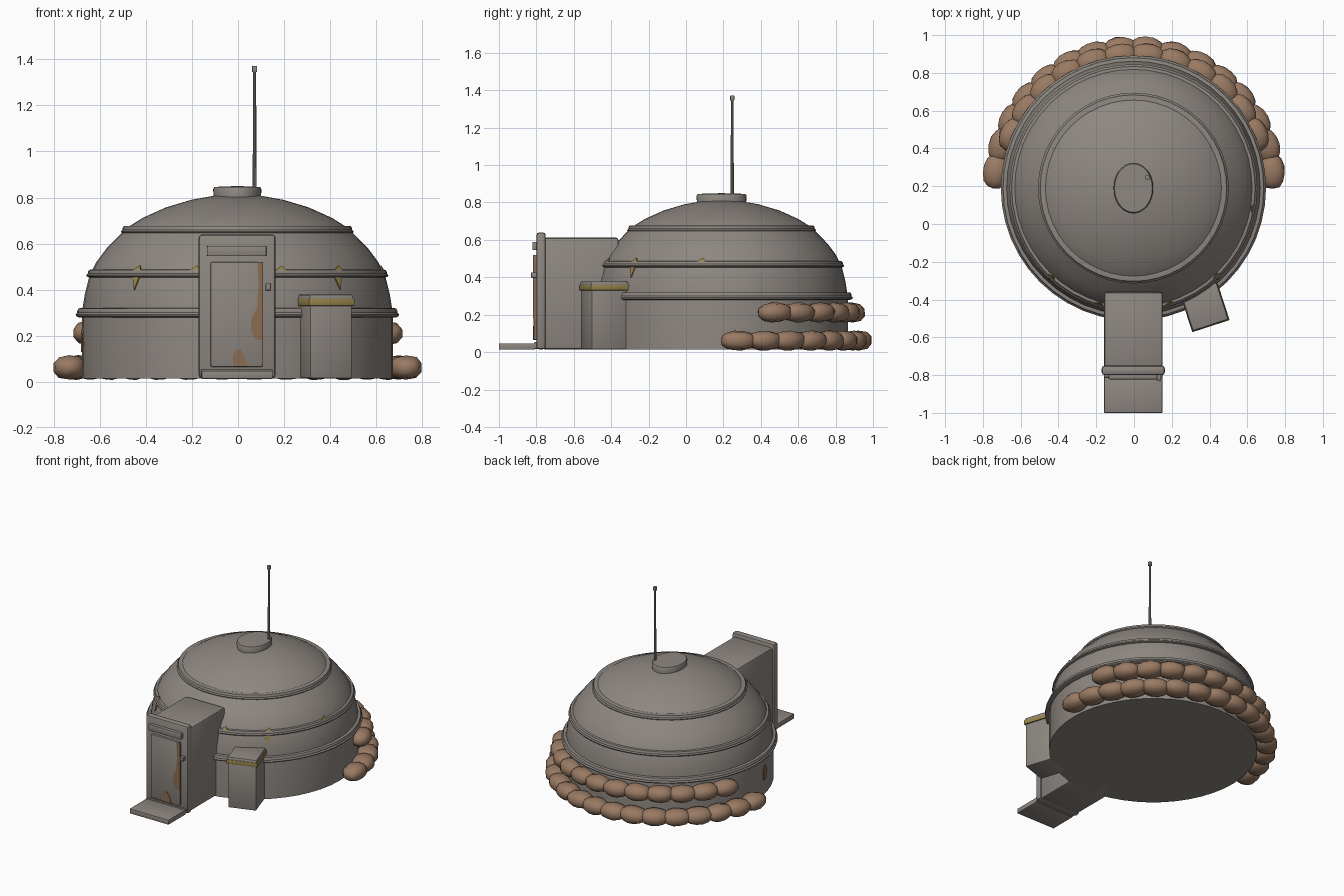
import bpy, bmesh, math, random
from mathutils import Matrix, Vector

if "Cube" in bpy.data.objects:
    bpy.data.objects.remove(bpy.data.objects["Cube"])

random.seed(4)
CY = 0.19          # dome centre on y
CX = -0.003


def material(name, rgb):
    m = bpy.data.materials.new(name)
    m.diffuse_color = (*rgb, 1)
    m.use_nodes = True
    m.node_tree.nodes["Principled BSDF"].inputs["Base Color"].default_value = m.diffuse_color
    return m


GREY = material("weathered grey", (0.27, 0.243, 0.22))
SAND = material("sandbag brown", (0.32, 0.195, 0.125))
RUST = material("rust brown", (0.26, 0.15, 0.085))
YELLOW = material("faded yellow", (0.31, 0.235, 0.07))


def finish(bm, name, mat, angle=35):
    bmesh.ops.remove_doubles(bm, verts=bm.verts, dist=1e-5)
    bmesh.ops.recalc_face_normals(bm, faces=bm.faces)
    me = bpy.data.meshes.new(name)
    bm.to_mesh(me)
    bm.free()
    me.materials.append(mat)
    for p in me.polygons:
        p.use_smooth = True
    me.set_sharp_from_angle(angle=math.radians(angle))
    ob = bpy.data.objects.new(name, me)
    bpy.context.collection.objects.link(ob)
    return ob


def box(name, lo, hi, mat=GREY, bevel=0.0, turn=0.0, taper=1.0):
    """Box between two corners, turned about its own centre."""
    lo, hi = Vector(lo), Vector(hi)
    c, s = (lo + hi) / 2, hi - lo
    bm = bmesh.new()
    bmesh.ops.create_cube(bm, size=1)
    for v in bm.verts:
        k = taper if v.co.z > 0 else 1
        v.co = Vector((v.co.x * s.x * k, v.co.y * s.y * k, v.co.z * s.z))
    if bevel:
        bmesh.ops.bevel(bm, geom=bm.edges[:], offset=bevel, segments=2,
                        profile=0.5, affect='EDGES')
    bm.transform(Matrix.Translation(c) @ Matrix.Rotation(turn, 4, 'Z'))
    return finish(bm, name, mat)


def lathe(name, profile, mat=GREY, segs=48, closed=False, scale=(1, 1)):
    """Revolve (radius, z) points around the dome axis."""
    bm = bmesh.new()
    rows = []
    for i in range(segs):
        a = 2 * math.pi * i / segs
        rows.append([bm.verts.new((CX + r * math.cos(a) * scale[0],
                                   CY + r * math.sin(a) * scale[1], z))
                     for r, z in profile])
    n = len(profile)
    for i in range(segs):
        p, q = rows[i], rows[(i + 1) % segs]
        for j in range(n if closed else n - 1):
            k = (j + 1) % n
            if profile[j][0] == 0:
                bm.faces.new((p[j], p[k], q[k]))
            elif profile[k][0] == 0:
                bm.faces.new((p[j], p[k], q[j]))
            else:
                bm.faces.new((p[j], p[k], q[k], q[j]))
    return finish(bm, name, mat)


# dome shell
WALL = [(0.675, 0.015), (0.675, 0.30), (0.662, 0.38), (0.642, 0.46), (0.612, 0.52),
        (0.567, 0.58), (0.508, 0.64), (0.477, 0.67), (0.41, 0.712), (0.31, 0.757),
        (0.2, 0.79), (0.1, 0.808)]
lathe("dome", [(0, 0.015)] + WALL + [(0, 0.815)])


def wall_radius(z):
    for (r0, z0), (r1, z1) in zip(WALL, WALL[1:]):
        if z0 <= z <= z1:
            return r0 + (r1 - r0) * (z - z0) / (z1 - z0)
    return 0


# double-bead hoops around the dome
for name, r, z, h in (("lower_hoop", 0.69, 0.30, 0.02), ("middle_hoop", 0.644, 0.47, 0.017),
                      ("upper_hoop", 0.493, 0.66, 0.017)):
    lathe(name, [(r - 0.03, z - h), (r, z - h), (r + 0.01, z - h * 0.75), (r + 0.012, z - h * 0.4),
                 (r + 0.005, z), (r + 0.005, z + h * 0.4), (r, z + h * 0.9),
                 (r - 0.008, z + h), (r - 0.03, z + h)], closed=True)

# oval roof cap
lathe("roof_cap", [(0, 0.79), (0.102, 0.79), (0.105, 0.835), (0.1, 0.846), (0, 0.85)],
      segs=32, scale=(1, 1.28))

# antenna
bm = bmesh.new()
bmesh.ops.create_cone(bm, cap_ends=True, segments=10, radius1=0.009, radius2=0.007, depth=0.54,
                      matrix=Matrix.Translation((0.072, 0.247, 1.09)))
finish(bm, "antenna_mast", GREY)
box("antenna_tip", (0.061, 0.236, 1.345), (0.083, 0.258, 1.372), bevel=0.003)

# entrance porch
box("porch", (-0.158, -0.77, 0.015), (0.152, -0.36, 0.612), bevel=0.014)
box("porch_frame", (-0.171, -0.80, 0.015), (0.163, -0.75, 0.64), bevel=0.015)
box("door", (-0.119, -0.815, 0.065), (0.107, -0.79, 0.52), bevel=0.006)
box("door_header_plate", (-0.135, -0.822, 0.545), (0.124, -0.79, 0.59), bevel=0.005)
box("door_handle", (0.12, -0.828, 0.397), (0.143, -0.79, 0.427), bevel=0.003)
box("threshold", (-0.16, -0.812, 0.018), (0.15, -0.78, 0.053), bevel=0.004)
box("front_step", (-0.158, -1.0, 0.013), (0.15, -0.808, 0.047), bevel=0.003)


# rust patches on the door: thin plates
def door_patch(name, pts):
    bm = bmesh.new()
    f = bm.faces.new([bm.verts.new((x, -0.818, z)) for x, z in pts])
    ext = bmesh.ops.extrude_face_region(bm, geom=[f])
    for v in ext["geom"]:
        if isinstance(v, bmesh.types.BMVert):
            v.co.y += 0.006
    finish(bm, name, RUST)


door_patch("door_rust_edge", [(0.085, 0.52), (0.108, 0.52), (0.108, 0.18), (0.075, 0.185),
                              (0.055, 0.23), (0.06, 0.28), (0.083, 0.32), (0.09, 0.42)])
door_patch("door_rust_low", [(-0.02, 0.066), (0.045, 0.066), (0.03, 0.11), (0.012, 0.14),
                             (-0.01, 0.138), (-0.022, 0.11)])
box("door_rust_side", (0.105, -0.814, 0.075), (0.109, -0.802, 0.51), RUST)

# utility locker, turned to lean against the dome
TURN = math.radians(18)
LX, LY = 0.374, -0.438


def locker(name, w, d, z0, z1, **kw):
    box(name, (LX - w / 2, LY - d / 2, z0), (LX + w / 2, LY + d / 2, z1), turn=TURN, **kw)


locker("locker_body", 0.19, 0.2, 0.015, 0.34, bevel=0.006)
locker("locker_band", 0.208, 0.216, 0.33, 0.36, mat=YELLOW, bevel=0.003)
locker("locker_lid", 0.204, 0.212, 0.352, 0.378, bevel=0.006, taper=0.96)


# worn paint chips lying on the dome wall: (degrees, z) outlines
def wall_patch(name, pts, mat, lift=0.005):
    bm = bmesh.new()
    vs = []
    for deg, z in pts:
        a, r = math.radians(deg), wall_radius(z) + lift
        vs.append(bm.verts.new((CX + r * math.cos(a), CY + r * math.sin(a), z)))
    f = bm.faces.new(vs)
    f.normal_update()
    ext = bmesh.ops.extrude_face_region(bm, geom=[f])
    for v in ext["geom"]:
        if isinstance(v, bmesh.types.BMVert):
            v.co -= f.normal * 0.006
    finish(bm, name, mat)


for i, deg in enumerate((-133, -47.5)):
    wall_patch(f"paint_drip_{i}", [(deg - 2, 0.462), (deg + 2, 0.462), (deg + 0.3, 0.40)], YELLOW)
for i, deg in enumerate((-133, -107, -73, -47, -10)):
    wall_patch(f"paint_chip_{i}", [(deg - 2.5, 0.478), (deg + 2.5, 0.478), (deg + 1, 0.503)],
               YELLOW, 0.007)
wall_patch("wall_rust", [(188, 0.13), (191, 0.13), (192, 0.19), (190, 0.23), (188, 0.2)], RUST)


# sandbags: pillow shapes in two rows round the back
def sandbag(name, deg, radius, z, length):
    bm = bmesh.new()
    bmesh.ops.create_uvsphere(bm, u_segments=10, v_segments=7, radius=1)
    for v in bm.verts:
        t = v.co.z                                   # along the bag
        u = [math.copysign(abs(k) ** 0.85, k) for k in (v.co.x, v.co.y)]
        v.co = Vector((u[0] * 0.072, t * length, u[1] * 0.054))
        v.co *= random.uniform(0.97, 1.03)
    a = math.radians(deg)
    bm.transform(Matrix.Translation((radius * math.cos(a), CY + radius * math.sin(a), z))
                 @ Matrix.Rotation(a + random.uniform(-0.12, 0.12), 4, 'Z')
                 @ Matrix.Rotation(random.uniform(-0.05, 0.05), 4, 'X'))
    finish(bm, name, SAND, 50)


for i in range(16):
    sandbag(f"lower_sandbag_{i}", 7 + i * 166 / 15, 0.735, 0.062, 0.095)
for i in range(12):
    sandbag(f"upper_sandbag_{i}", 24 + i * 132 / 11, 0.70, 0.212, 0.092)
